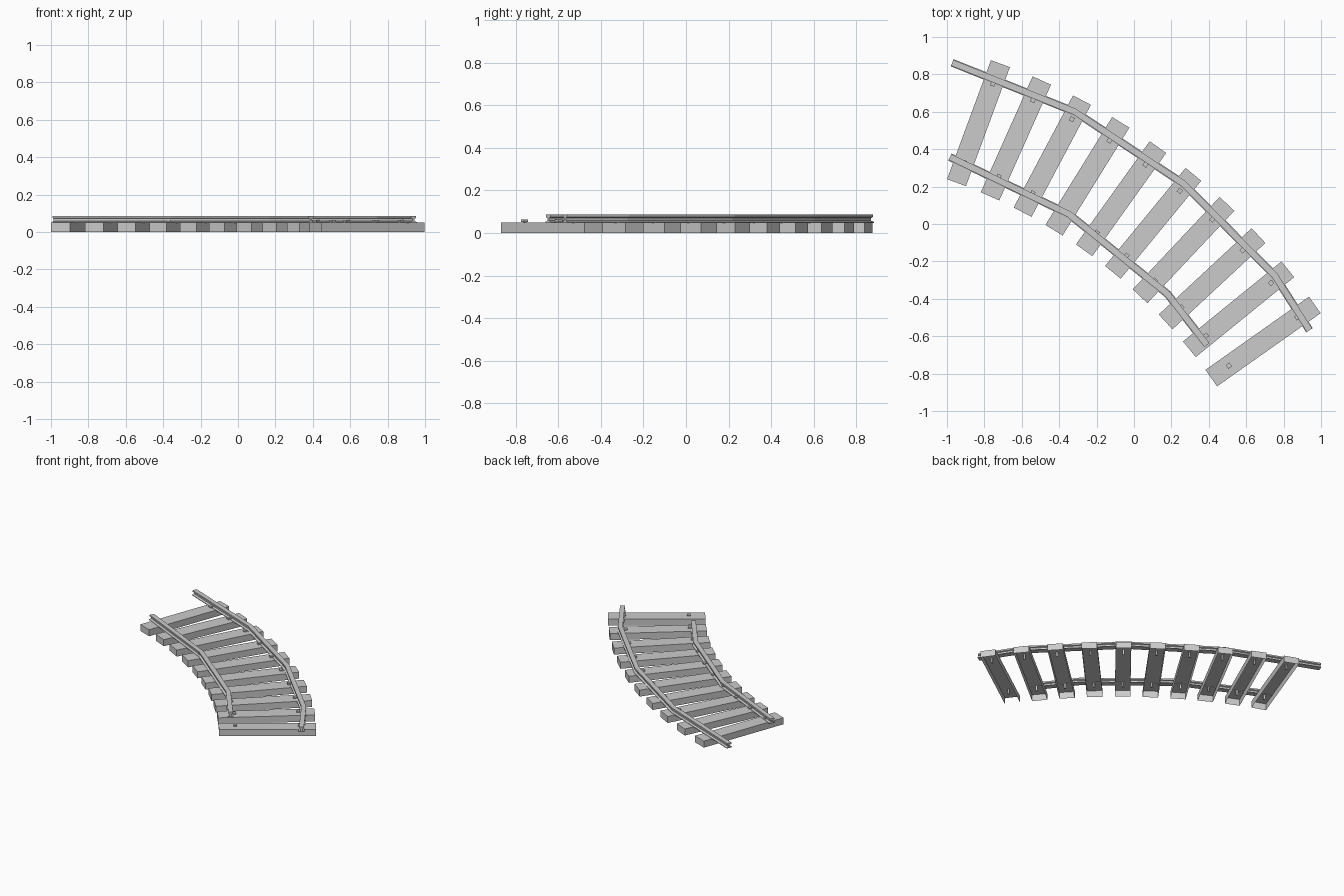
import bpy, bmesh, math
from mathutils import Vector, Matrix

if "Cube" in bpy.data.objects:
    bpy.data.objects.remove(bpy.data.objects["Cube"])

CENTRE = Vector((-1.951, -2.495, 0))   # centre of the track curve
R = 3.234                              # radius to the middle of the ties
TIE_TOP = 0.05


def finish(bm, name, matrix=None):
    bmesh.ops.recalc_face_normals(bm, faces=bm.faces)
    me = bpy.data.meshes.new(name)
    bm.to_mesh(me)
    bm.free()
    ob = bpy.data.objects.new(name, me)
    if matrix:
        ob.matrix_world = matrix
    bpy.context.collection.objects.link(ob)
    return ob


def add_box(bm, centre, size):
    m = Matrix.Translation(centre) @ Matrix.Diagonal((*size, 1))
    return bmesh.ops.create_cube(bm, size=1, matrix=m)


def make_tie(i, matrix):
    # wooden tie: a shell open underneath
    bm = bmesh.new()
    add_box(bm, (0, 0, TIE_TOP / 2), (0.678, 0.108, TIE_TOP))
    bm.normal_update()
    drop = [f for f in bm.faces if f.normal.z < -0.9
            or (i == 9 and f.normal.x < -0.9)]   # last tie also lacks its inner end
    bmesh.ops.delete(bm, geom=drop, context='FACES')
    finish(bm, f"tie_{i + 1}", matrix)


def make_spikes(i, matrix):
    # square-headed spikes going down through the tie
    bm = bmesh.new()
    for x in (-0.224, 0.224):
        add_box(bm, (x, 0, 0.033), (0.012, 0.012, 0.042))
        add_box(bm, (x, 0, 0.058), (0.024, 0.024, 0.010))
    finish(bm, f"spikes_{i + 1}", matrix)


def make_rail(name, pts):
    # I-shaped section swept along a few straight pieces with mitred joints
    half = [(0.021, 0.048), (0.021, 0.053), (0.007, 0.058),
            (0.007, 0.071), (0.017, 0.075), (0.017, 0.086)]
    profile = half + [(-a, z) for a, z in reversed(half)]
    pts = [Vector(p) for p in pts]
    dirs = [(b - a).normalized() for a, b in zip(pts, pts[1:])]
    bm = bmesh.new()
    rings = []
    for k, p in enumerate(pts):
        d0, d1 = dirs[max(k - 1, 0)], dirs[min(k, len(dirs) - 1)]
        t = (d0 + d1).normalized()
        n = Vector((-t.y, t.x)) / t.dot(d0)
        rings.append([bm.verts.new((p.x + n.x * a, p.y + n.y * a, z))
                      for a, z in profile])
    count = len(profile)
    for r0, r1 in zip(rings, rings[1:]):
        for j in range(count):
            q = (j + 1) % count
            bm.faces.new((r0[j], r0[q], r1[q], r1[j]))
    bm.faces.new(rings[0])
    bm.faces.new(rings[-1])
    finish(bm, name)


# ten ties with two spikes each, fanned around the curve
for i in range(10):
    ang = math.radians(69.75 - 3.833 * i)
    pos = CENTRE + Vector((math.cos(ang), math.sin(ang), 0)) * R
    m = Matrix.Translation(pos) @ Matrix.Rotation(ang, 4, 'Z')
    make_tie(i, m)
    make_spikes(i, m)

# rails
make_rail("outer_rail", [(-0.972, 0.862), (-0.316, 0.600), (0.267, 0.214),
                         (0.754, -0.278), (0.938, -0.568)])
make_rail("inner_rail", [(-0.984, 0.358), (-0.348, 0.053),
                         (0.180, -0.375), (0.390, -0.647)])
